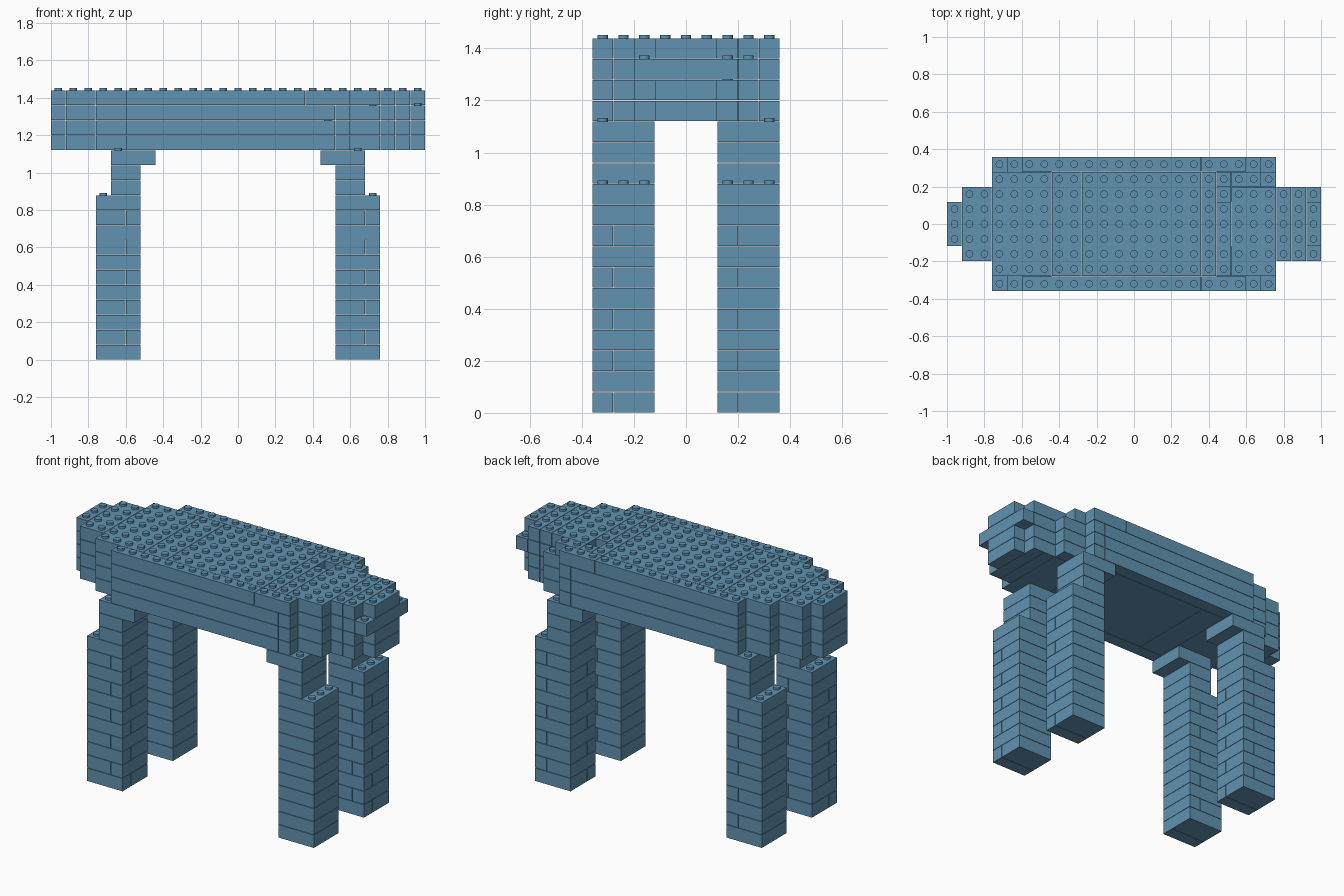
import bpy, bmesh
from mathutils import Matrix

cube = bpy.data.objects.get("Cube")
if cube:
    bpy.data.objects.remove(cube, do_unlink=True)

PITCH = 0.08      # stud spacing and course height
GAP = 0.0012      # half of the joint between bricks
LEFT, FRONT = -1.0, -0.36

blue = bpy.data.materials.new("sand_blue")
blue.use_nodes = True
colour = (0.12, 0.29, 0.44, 1)
blue.diffuse_color = colour
blue.node_tree.nodes["Principled BSDF"].inputs["Base Color"].default_value = colour

filled = set()    # occupied cells (column, row, course)


def finish(bm, name):
    mesh = bpy.data.meshes.new(name)
    bm.to_mesh(mesh)
    bm.free()
    mesh.materials.append(blue)
    obj = bpy.data.objects.new(name, mesh)
    bpy.context.collection.objects.link(obj)
    return obj


def add_brick(bm, course, x0, x1, y0, y1):
    """One brick given in stud units."""
    size = [(n * PITCH) - 2 * GAP for n in (x1 - x0, y1 - y0, 1)]
    centre = (LEFT + PITCH * (x0 + x1) / 2, FRONT + PITCH * (y0 + y1) / 2,
              PITCH * (course + 0.5))
    matrix = Matrix.Translation(centre) @ Matrix.Diagonal((*size, 1))
    bmesh.ops.create_cube(bm, size=1, matrix=matrix)
    for i in range(x0, x1):
        for j in range(y0, y1):
            filled.add((i, j, course))


# Legs: alternating bond, then a narrower neck and a bracket
def build_leg(name, x0, y0, neck, bracket):
    bm = bmesh.new()
    x1, y1 = x0 + 3, y0 + 3
    for course in range(11):
        if course == 10:
            add_brick(bm, course, x0, x1, y0, y1)
        elif course % 2:
            add_brick(bm, course, x0, x0 + 2, y0, y1)
            add_brick(bm, course, x0 + 2, x1, y0, y1)
        else:
            add_brick(bm, course, x0, x1, y0, y0 + 1)
            add_brick(bm, course, x0, x1, y0 + 1, y1)
    for course in (11, 12):
        add_brick(bm, course, *neck, y0, y1)
    add_brick(bm, 13, *bracket, y0, y1)
    finish(bm, name)


for side, x0, neck, bracket in (("right", 3, (4, 6), (4, 7)),
                                ("left", 19, (19, 21), (18, 21))):
    for end, y0 in (("front", 0), ("back", 6)):
        build_leg(f"{end}_{side}_leg", x0, y0, neck, bracket)

# Body: four courses with stepped ends
for course in range(14, 18):
    bm = bmesh.new()
    top, pocket = course == 17, course >= 16
    seam = 17 if top else 19
    bricks = []
    for y in (0, 8):                                   # side rails
        bricks += [(5, seam, y, y + 1), (seam, 20, y, y + 1)]
    bricks += [(0, 1, 3, 6), (1, 3, 2, 7), (3, 7, 1, 8)]   # right end
    bricks += [(7, 9, 1, 8), (9, 17, 1, 8), (17, 18, 1, 8)]
    if pocket:                                         # small open pocket
        bricks += [(18, 19, 1, 6), (18, 19, 7, 8)]
    else:
        bricks += [(18, 19, 1, 8)]
    bricks += [(19, 22, 1, 7), (19, 21 if top else 22, 7, 8)]
    bricks += [(22, 23, 2, 7), (23, 24, 2, 7)]         # left end
    bricks += [(24, 25, 2, 7) if course == 16 else (24, 25, 3, 6)]
    for brick in bricks:
        add_brick(bm, course, *brick)
    finish(bm, f"body_course_{course - 13}")

# Studs on every uncovered brick top
bm = bmesh.new()
for i, j, k in sorted(filled):
    if (i, j, k + 1) not in filled:
        spot = (LEFT + PITCH * (i + 0.5), FRONT + PITCH * (j + 0.5),
                PITCH * (k + 1) + 0.004)
        bmesh.ops.create_cone(bm, cap_ends=True, segments=16, radius1=0.02,
                              radius2=0.02, depth=0.016,
                              matrix=Matrix.Translation(spot))
studs = finish(bm, "studs")
bpy.ops.object.select_all(action="DESELECT")
studs.select_set(True)
bpy.context.view_layer.objects.active = studs
bpy.ops.object.shade_smooth_by_angle()
